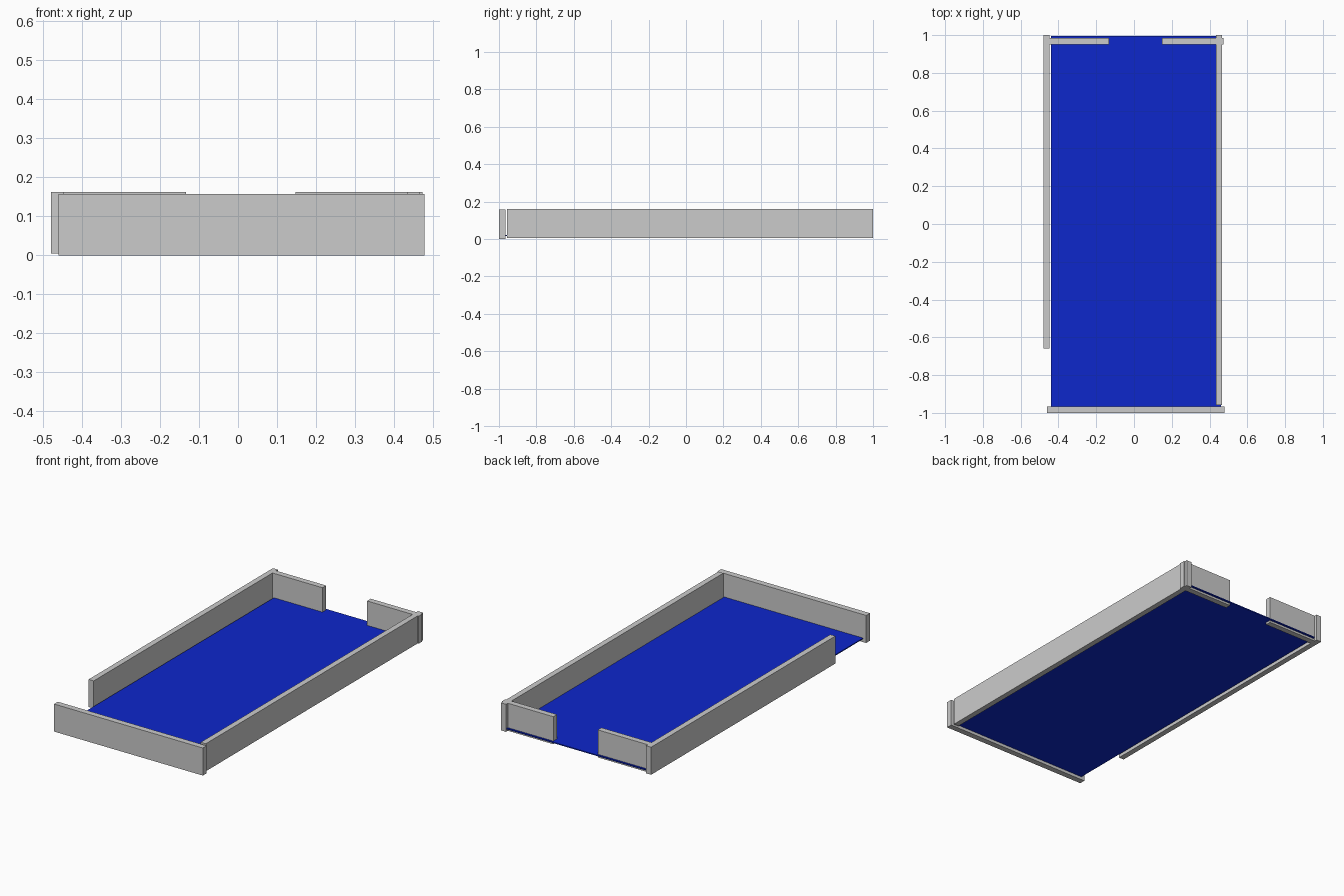
import bpy

if "Cube" in bpy.data.objects:
    bpy.data.objects.remove(bpy.data.objects["Cube"])


def box(name, x, y, z, mat=None):
    """Axis-aligned box from (min, max) ranges."""
    bpy.ops.mesh.primitive_cube_add(size=1, location=[(a + b) / 2 for a, b in (x, y, z)])
    ob = bpy.context.object
    ob.name = name
    ob.scale = [b - a for a, b in (x, y, z)]
    bpy.ops.object.transform_apply(location=False, rotation=False, scale=True)
    if mat:
        ob.data.materials.append(mat)
    return ob


blue = bpy.data.materials.new("floor_blue")
blue.diffuse_color = (0.004, 0.02, 0.6, 1)
blue.use_nodes = True
blue.node_tree.nodes["Principled BSDF"].inputs["Base Color"].default_value = blue.diffuse_color

WALL_Z = (0.005, 0.162)

# Thin floor panel, raised slightly above the wall bottoms
box("floor", (-0.44, 0.46), (-0.97, 0.994), (0.017, 0.023), blue)

# Long side walls; the left one stops short to leave an opening
box("left_wall", (-0.48, -0.448), (-0.66, 1.0), WALL_Z)
box("right_wall", (0.435, 0.467), (-0.957, 1.0), WALL_Z)

# Front wall
box("front_wall", (-0.46, 0.478), (-1.0, -0.966), (0.0, 0.157))

# Back wall in two pieces with a central doorway
box("back_wall_left", (-0.448, -0.133), (0.951, 0.984), WALL_Z)
box("back_wall_right", (0.148, 0.473), (0.951, 0.984), WALL_Z)
